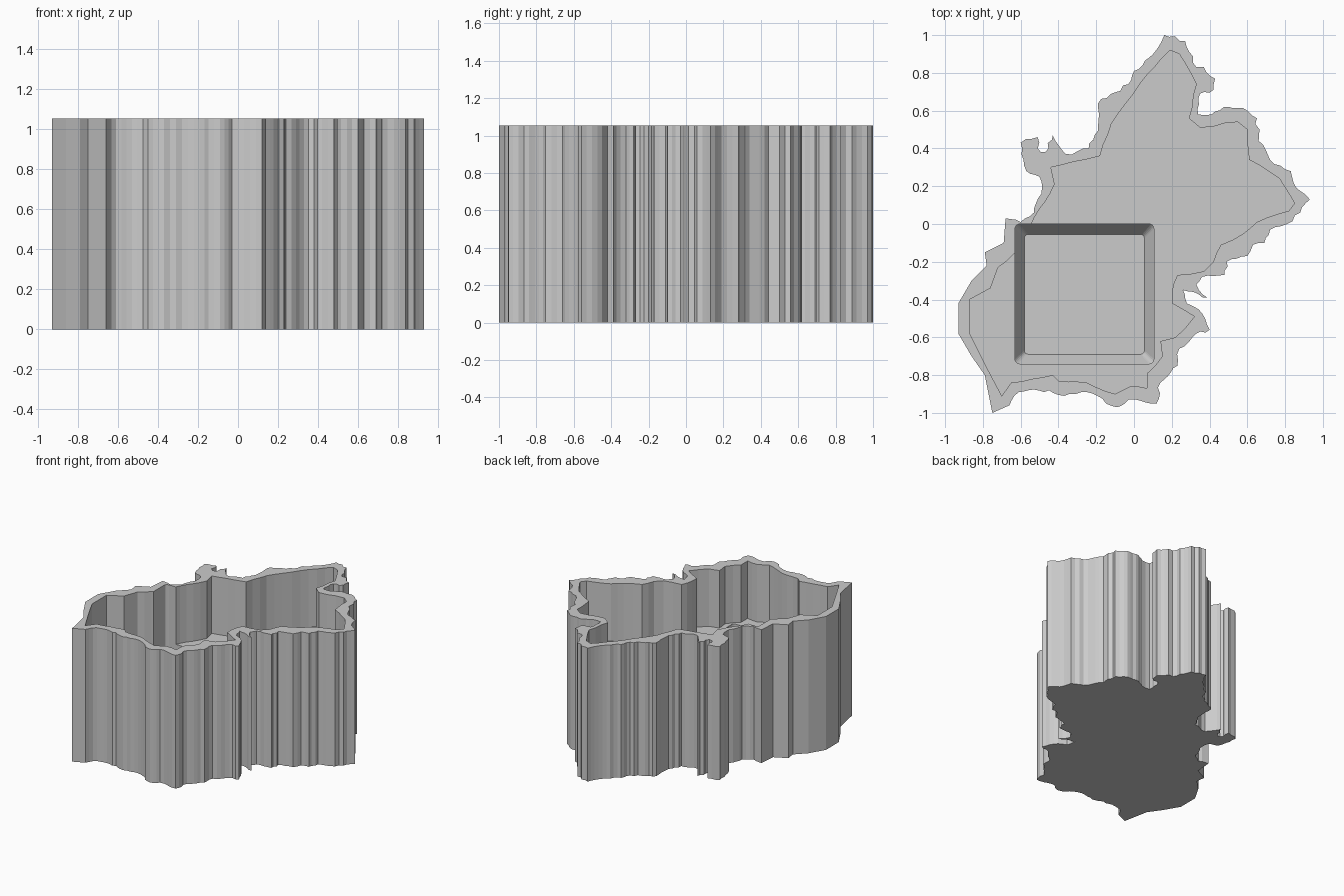
import bpy
import bmesh
import math
import random
from mathutils import Vector

random.seed(4)

default_cube = bpy.data.objects.get("Cube")
if default_cube:
    bpy.data.objects.remove(default_cube, do_unlink=True)

HEIGHT = 1.054
FLOOR = 0.6
POCKET_BASE = 0.08

# Outlines in hundredths of a unit, counter-clockwise from the front corner
OUTER = [
    (-75, -100), (-66, -96), (-61, -89), (-45, -88), (-37, -91), (-25, -89),
    (-9, -97), (-3, -93), (12, -95), (14, -84), (23, -75), (24, -66),
    (33, -58), (40, -56), (34, -45), (28, -42), (26, -35), (39, -39),
    (33, -32), (36, -28), (48, -27), (49, -20), (60, -17), (63, -11),
    (69, -10), (72, -3), (81, 0), (88, 6), (93, 13), (86, 19),
    (83, 28), (72, 34), (66, 44), (65, 56), (60, 60), (50, 62),
    (41, 58), (34, 58), (35, 69), (42, 71), (43, 77), (37, 83),
    (33, 83), (27, 97), (16, 100), (8, 88), (0, 81), (-3, 74),
    (-19, 64), (-19, 52), (-24, 40), (-36, 37), (-43, 47), (-47, 38),
    (-51, 40), (-51, 46), (-60, 43), (-57, 28), (-50, 25), (-49, 16),
    (-53, 6), (-60, 1), (-68, 3), (-69, -10), (-79, -15), (-78, -22),
    (-86, -30), (-93, -42), (-93, -58), (-86, -70), (-79, -80),
]
INNER = [
    (-70, -91), (-65, -84), (-43, -80), (-40, -83), (-25, -84), (-10, -90),
    (-2, -86), (7, -87), (7, -79), (15, -70), (14, -62), (22, -60),
    (32, -49), (20, -42), (20, -36), (23, -27), (37, -25), (42, -20),
    (46, -11), (58, -5), (65, 1), (82, 7), (85, 11), (77, 24),
    (61, 34), (60, 50), (55, 54), (35, 51), (29, 56), (33, 74),
    (24, 90), (19, 92), (3, 74), (-5, 63), (-12, 53), (-18, 36),
    (-26, 34), (-44, 30), (-42, 21), (-53, 3), (-60, -13), (-72, -23),
    (-76, -34), (-87, -40), (-87, -58), (-79, -74),
]

stone = bpy.data.materials.new("plain grey")
stone.use_nodes = True
stone.diffuse_color = (0.6, 0.6, 0.6, 1)
stone.node_tree.nodes["Principled BSDF"].inputs["Base Color"].default_value = stone.diffuse_color


def to_units(outline):
    return [Vector(point) / 100 for point in outline]


def roughen(points, step, amount):
    """Break edges into short ones and nudge the new points; the left-hand end stays smooth."""
    result = []
    for start, end in zip(points, points[1:] + points[:1]):
        result.append(start)
        edge = end - start
        if max(start.x, end.x) < -0.65:
            continue
        pieces = max(1, round(edge.length / step))
        side = Vector((edge.y, -edge.x)).normalized()
        for i in range(1, pieces):
            nudge = random.uniform(-amount, amount)
            result.append(start + edge * i / pieces + side * nudge)
    return result


def rounded_rectangle(left, right, front, back, radius, steps=4):
    """Counter-clockwise rectangle with rounded corners."""
    corners = [(right, back), (left, back), (left, front), (right, front)]
    middle = Vector(((left + right) / 2, (front + back) / 2))
    points = []
    for quarter, (x, y) in enumerate(corners):
        centre = Vector((x + math.copysign(radius, middle.x - x),
                         y + math.copysign(radius, middle.y - y)))
        for i in range(steps + 1):
            angle = (quarter + i / steps) * math.pi / 2
            points.append(centre + radius * Vector((math.cos(angle), math.sin(angle))))
    return points


def loft(name, sections):
    """Build a closed solid through (outline, height) sections."""
    bm = bmesh.new()
    rings = [[bm.verts.new((p.x, p.y, z)) for p in outline] for outline, z in sections]
    bm.faces.new(rings[0][::-1])
    bm.faces.new(rings[-1])
    for low, high in zip(rings, rings[1:]):
        for i in range(len(low)):
            j = (i + 1) % len(low)
            bm.faces.new((low[i], low[j], high[j], high[i]))
    bmesh.ops.recalc_face_normals(bm, faces=bm.faces)
    mesh = bpy.data.meshes.new(name)
    bm.to_mesh(mesh)
    bm.free()
    mesh.materials.append(stone)
    obj = bpy.data.objects.new(name, mesh)
    bpy.context.collection.objects.link(obj)
    return obj


def carve(body, cutter):
    """Subtract a cutter and remove it afterwards."""
    cut = body.modifiers.new("carve", "BOOLEAN")
    cut.operation = "DIFFERENCE"
    cut.solver = "EXACT"
    cut.object = cutter
    bpy.context.view_layer.objects.active = body
    bpy.ops.object.modifier_apply(modifier=cut.name)
    bpy.data.objects.remove(cutter, do_unlink=True)


# Tall block with a ragged outer wall
shore = roughen(to_units(OUTER), 0.028, 0.01)
vessel = loft("ragged_vessel", [(shore, 0), (shore, HEIGHT)])

# Upper tray with a smoother wall
cove = roughen(to_units(INNER), 0.06, 0.005)
carve(vessel, loft("tray_cutter", [(cove, FLOOR), (cove, HEIGHT + 0.1)]))

# Deep square pocket with a sloping foot, trimming the wall where they meet
pocket_base = rounded_rectangle(-0.58, 0.055, -0.69, -0.055, 0.02)
pocket_side = rounded_rectangle(-0.63, 0.105, -0.74, 0, 0.025)
carve(vessel, loft("pocket_cutter", [
    (pocket_base, POCKET_BASE),
    (pocket_side, POCKET_BASE + 0.085),
    (pocket_side, HEIGHT + 0.1),
]))
